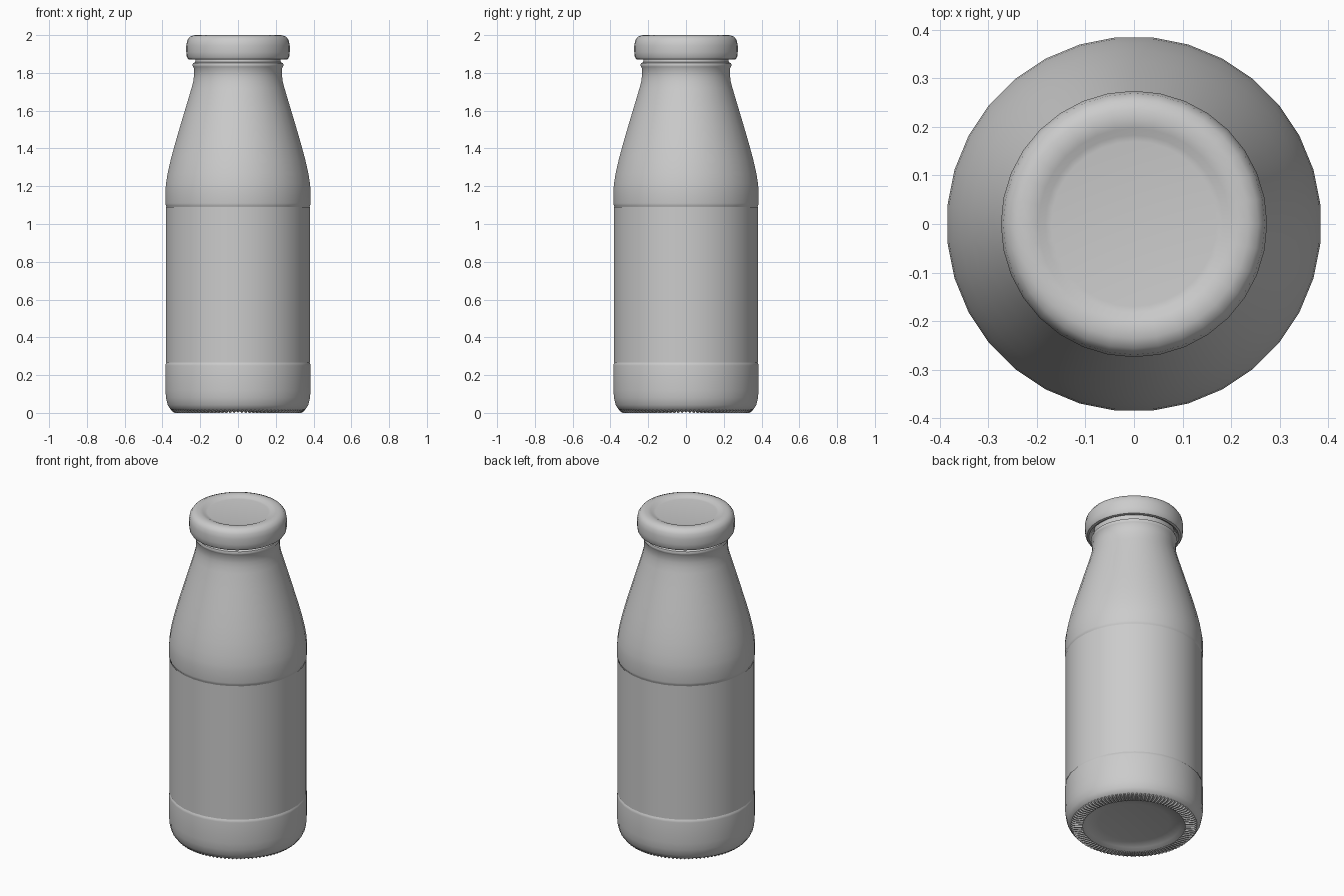
import bpy, bmesh, math

if "Cube" in bpy.data.objects:
    bpy.data.objects.remove(bpy.data.objects["Cube"])

SEGS = 32


def lathe(name, profile, offset=0.5, angle=40):
    """Spin (radius, z) points around z; radius 0 closes the end with a pole."""
    bm = bmesh.new()
    rings = []
    for r, z in profile:
        if r == 0:
            rings.append([bm.verts.new((0, 0, z))] * SEGS)
        else:
            rings.append([bm.verts.new((r * math.cos((i + offset) * math.tau / SEGS),
                                        r * math.sin((i + offset) * math.tau / SEGS), z))
                          for i in range(SEGS)])
    for a, b in zip(rings, rings[1:]):
        for i in range(SEGS):
            j = (i + 1) % SEGS
            corners = list(dict.fromkeys((a[i], a[j], b[j], b[i])))
            bm.faces.new(corners)
    return finish(name, bm, angle)


def finish(name, bm, angle):
    mesh = bpy.data.meshes.new(name)
    bm.to_mesh(mesh)
    bm.free()
    ob = bpy.data.objects.new(name, mesh)
    bpy.context.collection.objects.link(ob)
    bpy.ops.object.select_all(action='DESELECT')
    ob.select_set(True)
    bpy.context.view_layer.objects.active = ob
    bpy.ops.object.shade_smooth_by_angle(angle=math.radians(angle))
    return ob


# Glass body: dished base, rounded foot, label recess, shoulder, neck bead
lathe("bottle_body", [
    (0, 0.035), (0.2, 0.032), (0.265, 0.022), (0.285, 0.007), (0.335, 0.007),
    (0.358, 0.018), (0.374, 0.042), (0.383, 0.08), (0.386, 0.12),
    (0.386, 0.25), (0.384, 0.262), (0.379, 0.268),
    (0.379, 1.09), (0.384, 1.097), (0.386, 1.11), (0.386, 1.18), (0.383, 1.215),
    (0.374, 1.27), (0.358, 1.34), (0.335, 1.425), (0.307, 1.52), (0.277, 1.62),
    (0.247, 1.72), (0.238, 1.755), (0.235, 1.78), (0.234, 1.825),
    (0.239, 1.832), (0.242, 1.842), (0.239, 1.852), (0.228, 1.857),
    (0.225, 1.87), (0.225, 1.96), (0, 1.96)])

# Label wrapped in the recess
lathe("label", [(0.383, 0.268), (0.383, 1.09)])

# Cap with rolled lower edge and sunken centre panel
lathe("cap", [
    (0.225, 1.90), (0.24, 1.876), (0.252, 1.87), (0.264, 1.873), (0.271, 1.885),
    (0.274, 1.91), (0.274, 1.945), (0.269, 1.972), (0.256, 1.991), (0.236, 1.999),
    (0.215, 2.0), (0.197, 1.996), (0.183, 1.989), (0.17, 1.987), (0, 1.987)],
    offset=0)

# Ring of small grip ridges under the foot
bm = bmesh.new()
COUNT = 96
for i in range(COUNT):
    a = i * math.tau / COUNT

    def point(r, t, z):
        return bm.verts.new((r * math.cos(a) - t * math.sin(a),
                             r * math.sin(a) + t * math.cos(a), z))

    inner = [point(0.287, t, z) for t, z in ((-0.006, 0.008), (0, 0.001), (0.006, 0.008))]
    mid = [point(0.335, t, z) for t, z in ((-0.007, 0.008), (0, 0.0), (0.007, 0.008))]
    outer = [point(0.352, t, z) for t, z in ((-0.007, 0.018), (0, 0.01), (0.007, 0.018))]
    bm.faces.new(inner)
    bm.faces.new(outer[::-1])
    for p, q in ((inner, mid), (mid, outer)):
        for k in (0, 1):
            bm.faces.new((p[k], q[k], q[k + 1], p[k + 1]))
bmesh.ops.recalc_face_normals(bm, faces=bm.faces)
finish("base_ridges", bm, 30)
